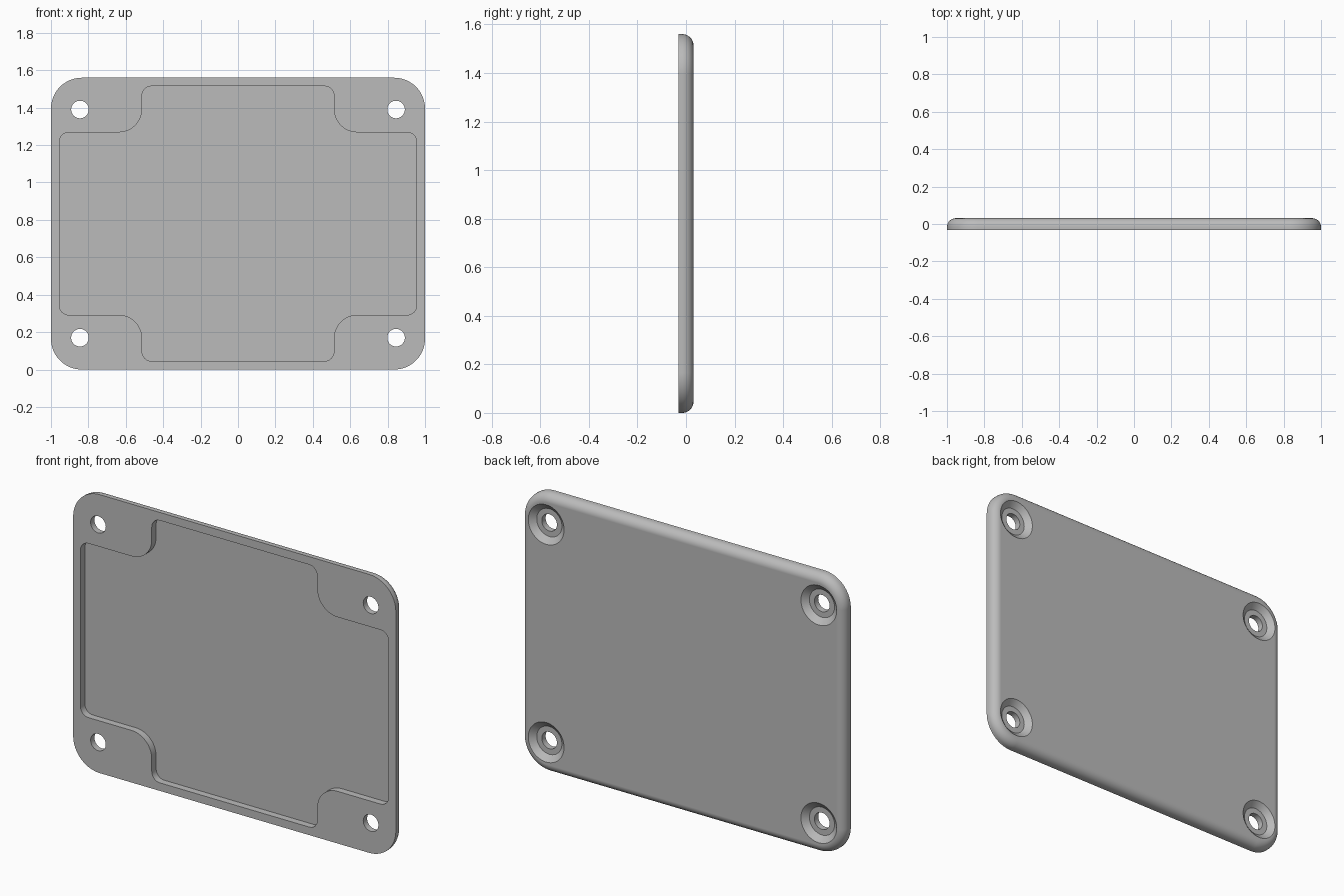
import bpy, bmesh
from math import sin, cos, pi, radians

cube = bpy.data.objects.get("Cube")
if cube:
    bpy.data.objects.remove(cube, do_unlink=True)

WIDTH, HEIGHT, HALF_T = 1.0, 1.56, 0.031
MID = HEIGHT / 2
FILLET, CORNER = 0.047, 0.165

grey = bpy.data.materials.new("plain grey")
grey.use_nodes = True
colour = (0.5, 0.5, 0.5, 1)
grey.diffuse_color = colour
grey.node_tree.nodes["Principled BSDF"].inputs["Base Color"].default_value = colour


def arc(cx, cz, r, start, end, steps):
    angles = [radians(start + (end - start) * i / steps) for i in range(steps + 1)]
    return [(cx + r * cos(a), cz + r * sin(a)) for a in angles]


def loft(name, rings):
    """Closed solid through rings of (x, z) points, each at its own y."""
    bm = bmesh.new()
    loops = [[bm.verts.new((x, y, z)) for x, z in pts] for y, pts in rings]
    for a, b in zip(loops, loops[1:]):
        for i in range(len(a)):
            j = (i + 1) % len(a)
            bm.faces.new((a[i], a[j], b[j], b[i]))
    bm.faces.new(loops[0])
    bm.faces.new(loops[-1])
    bmesh.ops.recalc_face_normals(bm, faces=bm.faces)
    mesh = bpy.data.meshes.new(name)
    bm.to_mesh(mesh)
    bm.free()
    mesh.materials.append(grey)
    obj = bpy.data.objects.new(name, mesh)
    bpy.context.collection.objects.link(obj)
    return obj


def plate_outline(inset):
    pts = []
    cx, cz = WIDTH - CORNER, MID - CORNER
    for q, (sx, sz) in enumerate([(1, 1), (-1, 1), (-1, -1), (1, -1)]):
        pts += arc(sx * cx, MID + sz * cz, CORNER - inset, 90 * q, 90 * q + 90, 16)
    return pts


def pocket_outline():
    """Cross shape with rounded tips and larger rounded inner corners."""
    wide, narrow, tall, low, r, big = 0.955, 0.513, 0.735, 0.488, 0.05, 0.125
    quarter = (arc(wide - r, low - r, r, 0, 90, 8)
               + arc(narrow + big, low + big, big, 270, 180, 12)
               + arc(narrow - r, tall - r, r, 0, 90, 8))
    half = quarter + [(-x, z) for x, z in reversed(quarter)]
    full = half + [(x, -z) for x, z in reversed(half)]
    return [(x, MID + z) for x, z in full]


# Plate with its back rim rounded over
rings = [(-HALF_T, plate_outline(0))]
for i in range(11):
    a = pi / 2 * i / 10
    rings.append((HALF_T - FILLET * (1 - sin(a)), plate_outline(FILLET * (1 - cos(a)))))
plate = loft("cover_plate", rings)

# Shallow pocket in the front
shape = pocket_outline()
cutters = [loft("pocket_cutter", [(-0.1, shape), (0.008, shape)])]

# Screw holes, each with a tapered seat on the back
seat_floor, taper = HALF_T - 0.028, 0.033 / 0.028
profile = [(-0.1, 0.047), (seat_floor, 0.047), (seat_floor, 0.078),
           (HALF_T + 0.01, 0.078 + 0.038 * taper)]
for sx in (-1, 1):
    for sz in (-1, 1):
        rings = [(y, arc(sx * 0.845, MID + sz * 0.61, r, 0, 352.5, 47)) for y, r in profile]
        cutters.append(loft("screw_hole_cutter", rings))

bpy.ops.object.select_all(action='DESELECT')
bpy.context.view_layer.objects.active = plate
plate.select_set(True)
for cutter in cutters:
    mod = plate.modifiers.new("cut", 'BOOLEAN')
    mod.operation, mod.solver, mod.object = 'DIFFERENCE', 'EXACT', cutter
    bpy.ops.object.modifier_apply(modifier=mod.name)
    bpy.data.objects.remove(cutter, do_unlink=True)

# Smooth rounds, crisp edges and flat faces
bpy.ops.object.shade_smooth_by_angle(angle=radians(30))
normals = plate.modifiers.new("flat_normals", 'WEIGHTED_NORMAL')
normals.keep_sharp = True
